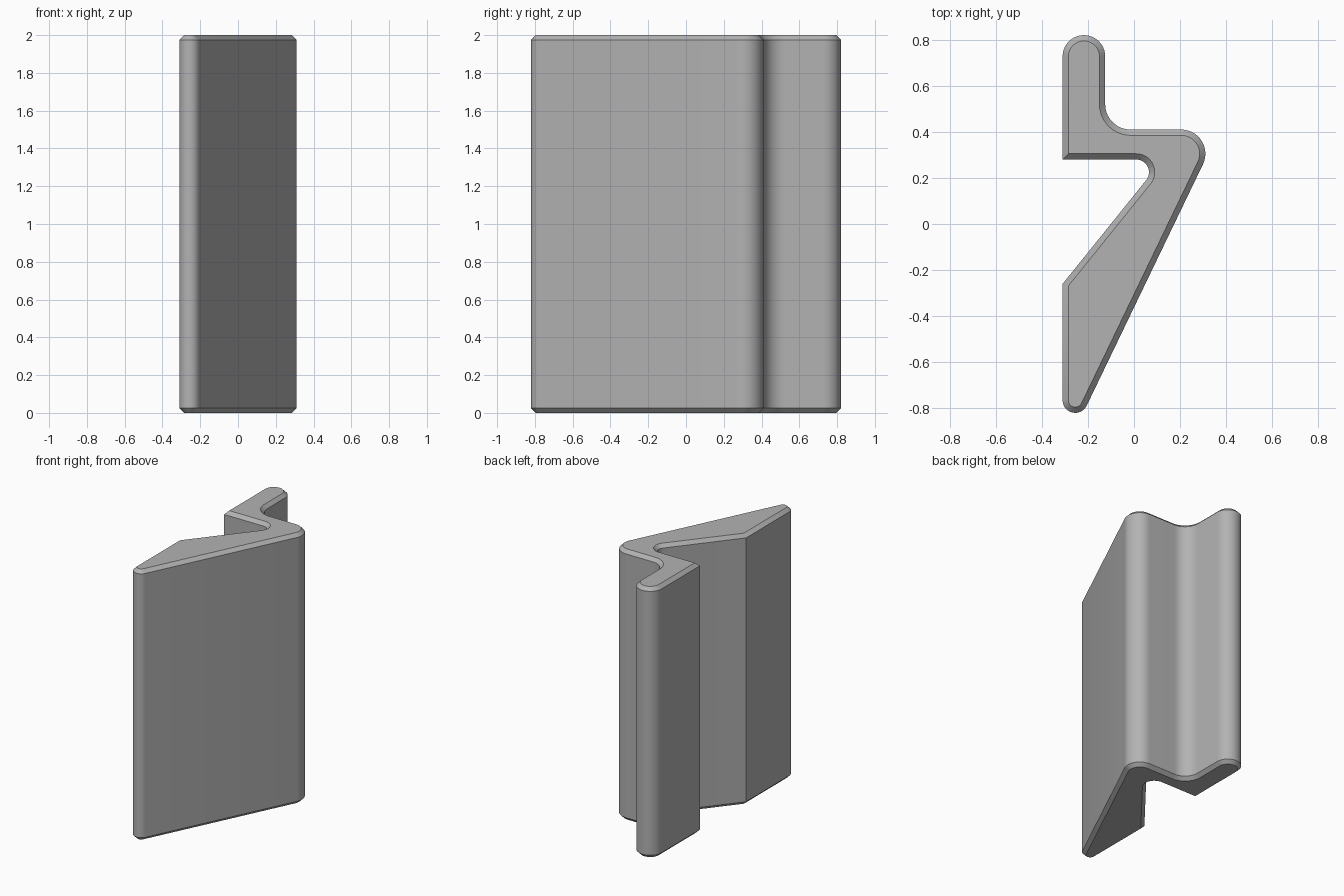
import bpy, bmesh, math
from mathutils import Vector

if "Cube" in bpy.data.objects:
    bpy.data.objects.remove(bpy.data.objects["Cube"])

HEIGHT, CHAMFER = 2.0, 0.025


def arc(cx, cy, r, a0, a1, n=14):
    """Points along an arc, angles in degrees."""
    angles = [math.radians(a0 + (a1 - a0) * i / n) for i in range(n + 1)]
    return [Vector((cx + r * math.cos(a), cy + r * math.sin(a))) for a in angles]


def inset(points, d):
    """Mitred inward offset of a counter-clockwise outline."""
    out = []
    for i, p in enumerate(points):
        e0 = (p - points[i - 1]).normalized()
        e1 = (points[(i + 1) % len(points)] - p).normalized()
        n0, n1 = Vector((-e0.y, e0.x)), Vector((-e1.y, e1.x))
        out.append(p + (n0 + n1) * d / (1 + n0.dot(n1)))
    return out


# Cross-section, counter-clockwise
profile = [Vector((-0.31, 0.28))]                        # hook corner
profile += arc(0.01, 0.225, 0.055, 90, -38.8)            # inner notch
profile += [Vector((-0.31, -0.26))]                      # wedge corner
profile += arc(-0.255, -0.765, 0.055, 180, 334.1)        # lower tip
profile += arc(0.205, 0.305, 0.105, -25.9, 90)           # outer elbow
profile += arc(-0.015, 0.52, 0.11, 270, 180)             # neck fillet
profile += arc(-0.2175, 0.7275, 0.0925, 0, 180, 20)      # rounded lip

# Extrusion with chamfered ends
small = inset(profile, CHAMFER)
bm = bmesh.new()
levels = [(small, 0), (profile, CHAMFER), (profile, HEIGHT - CHAMFER), (small, HEIGHT)]
rings = [[bm.verts.new((p.x, p.y, z)) for p in pts] for pts, z in levels]
count = len(profile)
for low, high in zip(rings, rings[1:]):
    for i in range(count):
        j = (i + 1) % count
        bm.faces.new((low[i], low[j], high[j], high[i]))
bm.faces.new(rings[0][::-1])
bm.faces.new(rings[-1])
bmesh.ops.recalc_face_normals(bm, faces=bm.faces[:])

mesh = bpy.data.meshes.new("profile_bar")
bm.to_mesh(mesh)
bm.free()
bar = bpy.data.objects.new("profile_bar", mesh)
bpy.context.collection.objects.link(bar)

# Plain grey
grey = bpy.data.materials.new("grey")
grey.diffuse_color = (0.45, 0.45, 0.45, 1)
grey.use_nodes = True
grey.node_tree.nodes["Principled BSDF"].inputs["Base Color"].default_value = grey.diffuse_color
mesh.materials.append(grey)

bpy.context.view_layer.objects.active = bar
bar.select_set(True)
bpy.ops.object.shade_smooth_by_angle(angle=math.radians(30))
